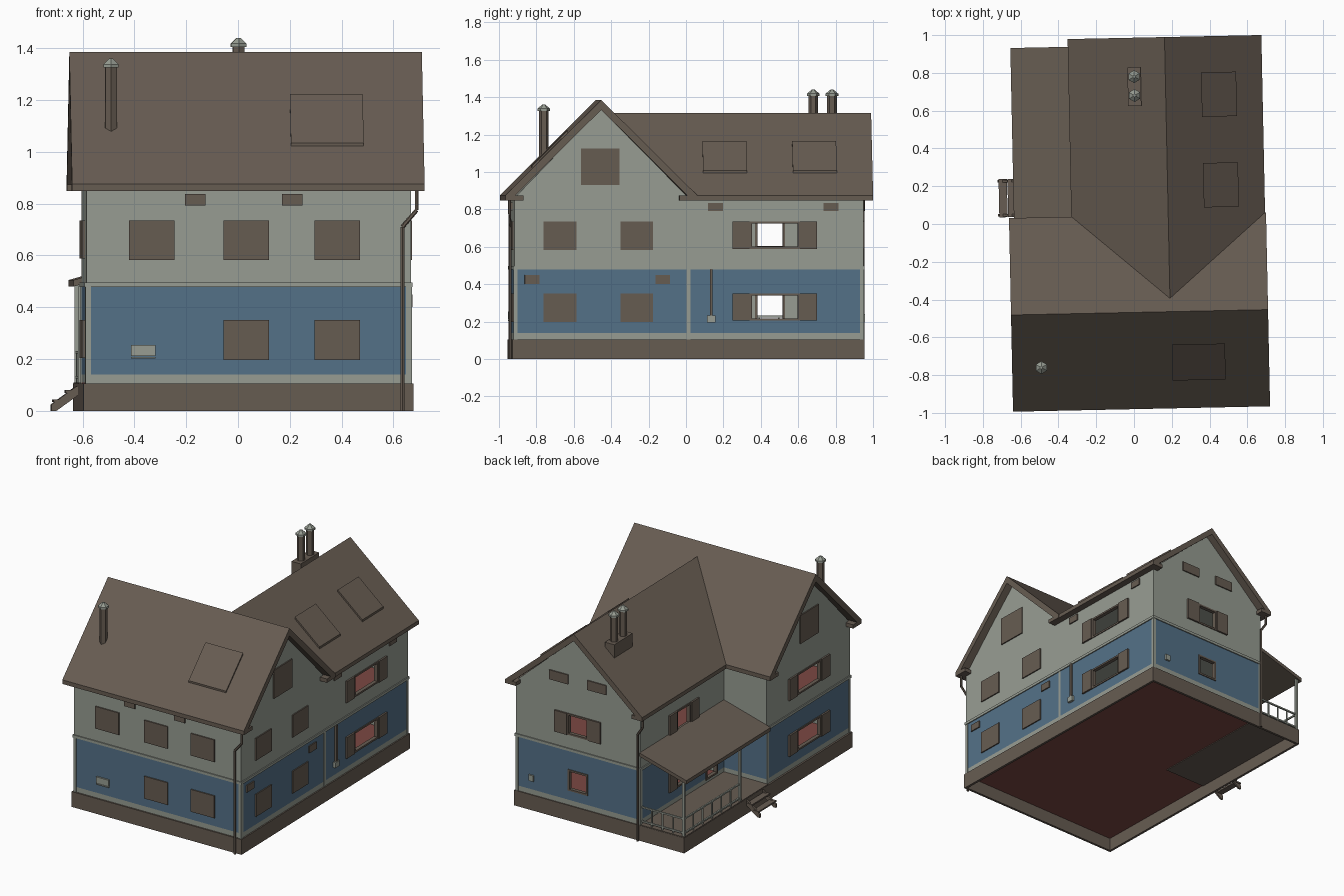
import bpy, bmesh, math
from mathutils import Matrix, Vector

if "Cube" in bpy.data.objects:
    bpy.data.objects.remove(bpy.data.objects["Cube"])

def material(name, rgb):
    m = bpy.data.materials.new(name)
    m.diffuse_color = (*rgb, 1)
    m.use_nodes = True
    m.node_tree.nodes["Principled BSDF"].inputs["Base Color"].default_value = m.diffuse_color
    return m

BROWN = material("brown_timber", (0.135, 0.107, 0.084))
LIGHT = material("pale_grey", (0.31, 0.335, 0.29))
BLUE = material("blue_siding", (0.088, 0.165, 0.245))
RED = material("red_floor", (0.20, 0.065, 0.055))

def finish(name, bm, *mats):
    bmesh.ops.recalc_face_normals(bm, faces=bm.faces)
    me = bpy.data.meshes.new(name)
    bm.to_mesh(me)
    bm.free()
    for m in mats:
        me.materials.append(m)
    ob = bpy.data.objects.new(name, me)
    bpy.context.collection.objects.link(ob)
    return ob

def add_box(bm, x0, x1, y0, y1, z0, z1):
    mat = Matrix.Translation(((x0 + x1) / 2, (y0 + y1) / 2, (z0 + z1) / 2)) @ \
        Matrix.Diagonal((x1 - x0, y1 - y0, z1 - z0, 1))
    bmesh.ops.create_cube(bm, size=1, matrix=mat)

def boxes(name, mat, *specs):
    bm = bmesh.new()
    for s in specs:
        add_box(bm, *s)
    return finish(name, bm, mat)

def prism_bm(profile, a0, a1, axis):
    bm = bmesh.new()
    place = (lambda a, u, z: (a, u, z)) if axis == 'x' else (lambda a, u, z: (u, a, z))
    f = bm.faces.new([bm.verts.new(place(a0, u, z)) for u, z in profile])
    new = bmesh.ops.extrude_face_region(bm, geom=[f])['geom']
    bmesh.ops.translate(bm, vec=place(a1 - a0, 0, 0), verts=[v for v in new if isinstance(v, bmesh.types.BMVert)])
    return bm

def rod(bm, p, q, r, n=6, r2=None):
    p, q = Vector(p), Vector(q)
    d = q - p
    mat = Matrix.Translation((p + q) / 2) @ d.to_track_quat('Z', 'Y').to_matrix().to_4x4()
    bmesh.ops.create_cone(bm, cap_ends=True, segments=n, radius1=r,
                          radius2=r if r2 is None else r2, depth=d.length, matrix=mat)

def pipe(name, pts, r, mat):
    bm = bmesh.new()
    for p, q in zip(pts, pts[1:]):
        rod(bm, p, q, r)
    return finish(name, bm, mat)

# Wall planes: axis of the normal, position, outward sign
XL, XR, YF, YB, XW = -0.605, 0.648, -0.932, 0.935, -0.284
MID_Y, MID_X = -0.468, 0.182
WALLS = {'front': ('y', YF, -1), 'back': ('y', YB, 1), 'right': ('x', XR, 1),
         'left': ('x', XL, -1), 'porch': ('x', XW, -1)}

def on_wall(wall, c, w, z0, z1, d0=-0.003, d1=0.008):
    axis, pos, s = WALLS[wall]
    a, b = sorted((pos + s * d0, pos + s * d1))
    return (a, b, c - w / 2, c + w / 2, z0, z1) if axis == 'x' else (c - w / 2, c + w / 2, a, b, z0, z1)

UP, LOW = (0.588, 0.735), (0.205, 0.35)
# Open windows: wall, centre, width, heights, shutter width
OPEN = [('right', 0.461, 0.27, UP, 0.092), ('right', 0.461, 0.27, LOW, 0.092),
        ('left', MID_Y, 0.27, UP, 0.092), ('left', MID_Y, 0.27, LOW, 0.092),
        ('porch', 0.455, 0.16, UP, 0.085), ('porch', 0.455, 0.16, LOW, 0.085),
        ('porch', 0.14, 0.13, (0.13, 0.36), 0),
        ('back', MID_X, 0.16, UP, 0.092), ('back', MID_X, 0.15, LOW, 0)]

# Hollow wall blocks, blue on the lower storey, with window openings
def wall_block(name, profile, a0, a1, axis, rooms, walls):
    bm = prism_bm(profile, a0, a1, axis)
    for z in (0.14, 0.48):
        bmesh.ops.bisect_plane(bm, geom=bm.verts[:] + bm.edges[:] + bm.faces[:],
                               plane_co=(0, 0, z), plane_no=(0, 0, 1))
    for f in bm.faces:
        f.material_index = int(0.14 < f.calc_center_median().z < 0.48)
    ob = finish(name, bm, LIGHT, BLUE)
    cuts = rooms + [on_wall(w, c, wd, z[0], z[1], -0.04, 0.04) for w, c, wd, z, s in OPEN if w in walls]
    for spec in cuts:
        cutter = boxes("cutter", LIGHT, spec)
        cutter.hide_render = True
        mod = ob.modifiers.new("cut", 'BOOLEAN')
        mod.operation, mod.solver, mod.object = 'DIFFERENCE', 'EXACT', cutter
        bpy.context.view_layer.objects.active = ob
        bpy.ops.object.modifier_apply(modifier=mod.name)
        bpy.data.objects.remove(cutter)

T = 0.022
wall_block("main_walls", [(YF, 0.1), (0, 0.1), (0, 0.86), (MID_Y, 1.34), (YF, 0.86)], XL, XR, 'x',
           [(XL + T, XR - T, YF + T, -T, a, b) for a, b in ((0.05, 0.47), (0.49, 0.84))], ['left'])
wall_block("wing_walls", [(XW, 0.1), (XR, 0.1), (XR, 0.86), (MID_X, 1.275), (XW, 0.86)], 0, YB, 'y',
           [(XW + T, XR - T, T, YB - T, a, b) for a, b in ((0.05, 0.47), (0.49, 0.84))],
           ['right', 'porch', 'back'])

# Floors and belt course between storeys
e = 0.007
boxes("belt_course", LIGHT, (XL - e, XR + e, YF - e, e, 0.478, 0.496), (XW - e, XR + e, 0, YB + e, 0.478, 0.496))
boxes("ground_floor", RED, (XL, XR - .005, YF + .005, 0, 0.09, 0.109), (XW, XR - .005, 0, YB - .005, 0.09, 0.109))
boxes("upper_floor", RED, (XL + .01, XR - .01, YF + .01, -.01, 0.49, 0.502), (XW + .01, XR - .01, .01, YB - .01, 0.49, 0.502))

# Foundation skirt, open below
bx0, bx1, by0, by1, t = -0.617, 0.657, -0.942, 0.942, 0.016
boxes("foundation", BROWN, (bx0, bx1, by0, by0 + t, 0, .105), (bx0, bx1, by1 - t, by1, 0, .105),
      (bx0, bx0 + t, by0 + t, by1 - t, 0, .105), (bx1 - t, bx1, by0 + t, by1 - t, 0, .105))

# Corner boards
corners = [on_wall('front', c, .02, .105, .48, 0, .004) for c in (XL + .008, XR - .008)]
corners += [on_wall('back', c, .02, .105, .48, 0, .004) for c in (XW + .008, XR - .008)]
corners += [on_wall('right', c, .02, .105, .48, 0, .004) for c in (YF + .008, 0, YB - .008)]
corners += [on_wall('left', c, .02, .105, .48, 0, .004) for c in (YF + .008, -.008)]
corners += [on_wall('porch', YB - .008, .02, .105, .48, 0, .004)]
boxes("corner_boards", LIGHT, *corners)

# Frames and shutters of the open windows
frames, shutters = [], []
for w, c, wd, (z0, z1), s in OPEN:
    f = 0.012
    frames += [on_wall(w, c, wd, z0, z0 + f, -.02, .006), on_wall(w, c, wd, z1 - f, z1, -.02, .006)]
    frames += [on_wall(w, c + k * (wd - f) / 2, f, z0 + f, z1 - f, -.02, .006) for k in (-1, 1)]
    if s:
        shutters += [on_wall(w, c + k * (wd + s) / 2, s, z0, z1, 0, .012) for k in (-1, 1)]
boxes("window_frames", BROWN, *frames)
boxes("open_shutters", BROWN, *shutters)

# Closed windows, gable windows and vents
closed = [on_wall('front', c, .176, .583, .735) for c in (-.353, .012, .363)]
closed += [on_wall('front', c, .176, .197, .35) for c in (.012, .363)]
closed += [on_wall('right', c, .176, *z) for c in (-.687, -.277) for z in ((.583, .735), (.197, .35))]
closed += [on_wall(w, -.472, .206, .93, 1.125) for w in ('left', 'right')]
boxes("closed_windows", BROWN, *closed)
vents = [on_wall('front', c, .08, .793, .837) for c in (-.185, .19)]
vents += [on_wall('right', c, .08, .79, .835) for c in (.143, .761)]
vents += [on_wall('right', c, .08, .402, .45) for c in (-.836, -.138)]
vents += [on_wall('back', c, .14, .935, 1.0) for c in (.04, .325)]
boxes("vents", BROWN, *vents)

# Utility boxes and conduit
boxes("utility_boxes", LIGHT, on_wall('front', -.385, .094, .212, .255, 0, .012),
      on_wall('front', -.385, .094, .202, .209, 0, .012),
      on_wall('right', .12, .045, .195, .232, 0, .018), on_wall('back', .53, .035, .2, .24, 0, .012))
boxes("conduit", BROWN, on_wall('right', .121, .014, .23, .48, 0, .014))

# Roofs
finish("main_roof", prism_bm([(-.98, .85), (-.98, .876), (MID_Y, 1.385), (.045, .876), (.045, .85),
                              (.017, .85), (MID_Y, 1.332), (-.952, .85)], -.661, .70, 'x'), BROWN)
boxes("main_eaves", BROWN, (-.661, .70, -.98, -.885, .848, .874), (-.661, .70, -.05, .045, .848, .874))
bm = prism_bm([(-.331, .85), (-.331, .875), (MID_X, 1.315), (.695, .875), (.695, .85),
               (.67, .85), (MID_X, 1.268), (-.306, .85)], -.5, .986, 'y')
bmesh.ops.bisect_plane(bm, geom=bm.verts[:] + bm.edges[:] + bm.faces[:], plane_co=(0, MID_Y, 1.375),
                       plane_no=(0, 1, 1), clear_inner=True)
finish("wing_roof", bm, BROWN)
boxes("wing_eaves", BROWN, (-.331, -.25, .03, .986, .848, .873), (.615, .695, .03, .986, .848, .873))

# Skylights lying on the slopes
def slope(c, ridge, k, d0, d1):
    return [(c + s * d, ridge - k * abs(d) + h) for s, d, h in
            ((1, d0, -.005), (1, d1, -.005), (1, d1, .014), (1, d0, .014))]
finish("front_skylight", prism_bm(slope(MID_Y, 1.385, 1, -.175, -.365), .187, .468, 'x'), BROWN)
for i, y in enumerate((.08, .56)):
    finish(f"wing_skylight_{i + 1}", prism_bm(slope(MID_X, 1.315, .858, .19, .375), y, y + .235, 'y'), BROWN)

# Chimney pipes with pale caps
boxes("chimney_box", BROWN, (-.018, .052, .625, .83, 1.08, 1.235))
for i, (x, y, z0, z1) in enumerate(((-.506, -.75, 1.06, 1.325), (.017, .68, 1.2, 1.405), (.017, .78, 1.2, 1.405))):
    bm = bmesh.new()
    rod(bm, (x, y, z0), (x, y, z1), .026)
    finish(f"chimney_pipe_{i + 1}", bm, BROWN)
    bm = bmesh.new()
    rod(bm, (x, y, z1), (x, y, z1 + .013), .034)
    rod(bm, (x, y, z1 + .013), (x, y, z1 + .035), .034, 6, .008)
    finish(f"chimney_cap_{i + 1}", bm, LIGHT)

# Downspouts
pipe("front_downspout", [(.67, -.957, .86), (.67, -.957, .775), (.615, -.953, .71), (.615, -.953, 0)], .008, BROWN)
pipe("rear_downspout", [(-.315, .955, .86), (-.315, .955, .79), (-.275, .952, .73), (-.275, .952, 0)], .008, BROWN)

# Porch: deck, sloping roof, posts, railing and steps
boxes("porch_deck", BROWN, (-.615, XW, 0, .94, .085, .11))
finish("porch_roof", prism_bm([(-.635, .48), (-.635, .505), (XW, .605), (XW, .58)], 0, .945, 'y'), BROWN)
boxes("porch_posts", LIGHT, *[(-.612, -.596, y - .008, y + .008, .11, .495) for y in (.925, .30)])
rails = [(-.609, -.599, .30, .925, z, z + .01) for z in (.125, .222)]
rails += [(-.604, XW, .92, .93, z, z + .01) for z in (.125, .222)]
rails += [(-.608, -.6, y - .004, y + .004, .11, .222) for y in [.30 + .104 * i for i in range(1, 6)]]
rails += [(x - .004, x + .004, .921, .929, .11, .222) for x in [-.604 + .08 * i for i in range(1, 4)]]
boxes("porch_railing", LIGHT, *rails)
for i, y in enumerate((.055, .235)):
    finish(f"step_stringer_{i + 1}", prism_bm([(-.61, .065), (-.61, .1), (-.63, .09), (-.718, .025), (-.718, 0), (-.70, 0)],
                                              y, y + .012, 'y'), BROWN)
boxes("step_treads", BROWN, (-.665, -.622, .05, .252, .07, .08), (-.712, -.668, .05, .252, .034, .044))

# The whole house stands slightly turned
turn = Matrix.Rotation(math.radians(1.2), 4, 'Z')
for ob in bpy.context.scene.objects:
    ob.data.transform(turn)
